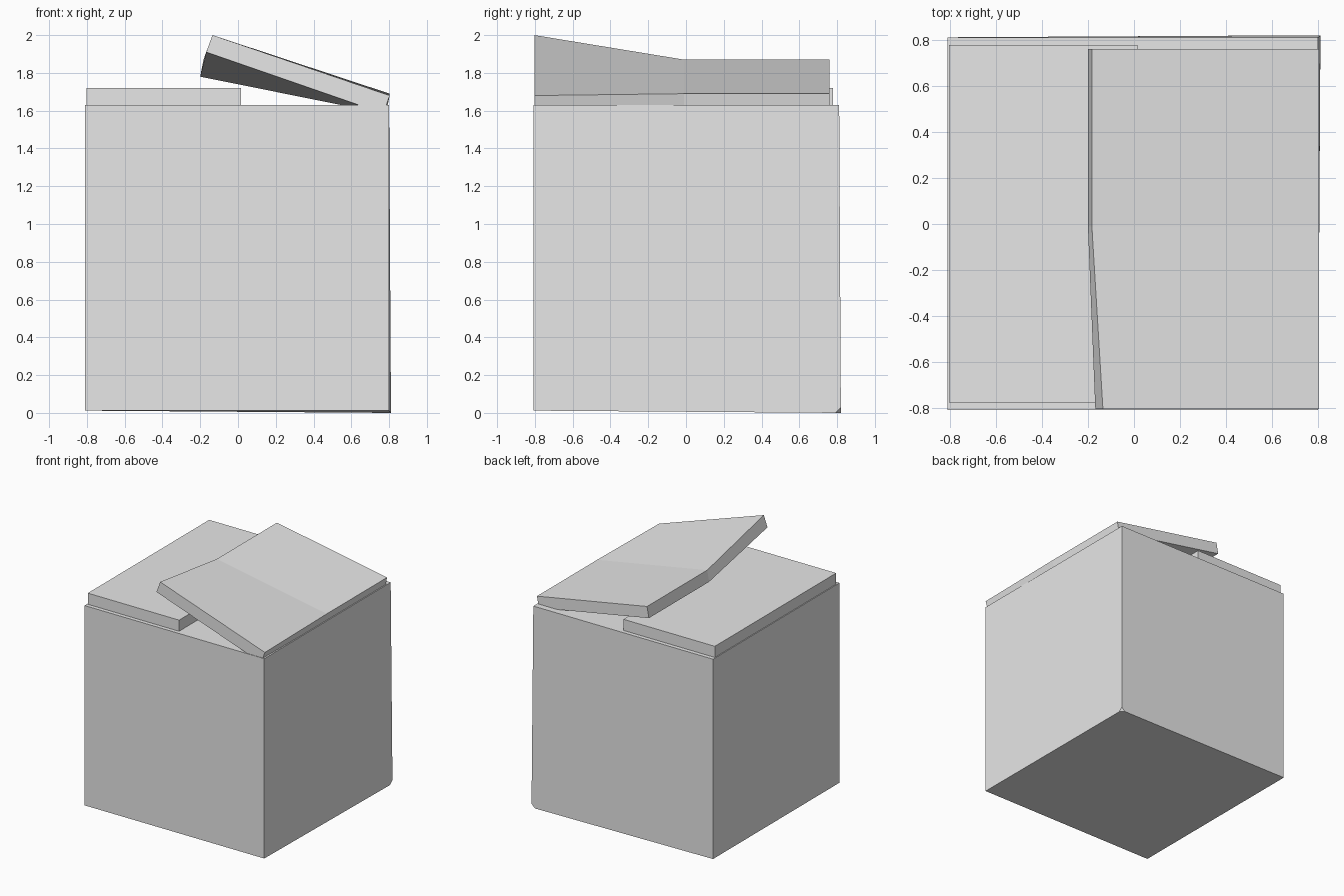
import bpy
import bmesh

default = bpy.data.objects.get("Cube")
if default:
    bpy.data.objects.remove(default, do_unlink=True)

# Plain grey for every part
GREY = (0.8, 0.8, 0.8, 1.0)
grey = bpy.data.materials.new("plain grey")
grey.use_nodes = True
grey.diffuse_color = GREY
grey.node_tree.nodes["Principled BSDF"].inputs["Base Color"].default_value = GREY


def finish(bm, name):
    bmesh.ops.recalc_face_normals(bm, faces=bm.faces)
    mesh = bpy.data.meshes.new(name)
    bm.to_mesh(mesh)
    bm.free()
    mesh.materials.append(grey)
    obj = bpy.data.objects.new(name, mesh)
    bpy.context.collection.objects.link(obj)
    return obj


def block(low, high):
    bm = bmesh.new()
    bmesh.ops.create_cube(bm, size=1)
    for v in bm.verts:
        v.co = [lo if c < 0 else hi for c, lo, hi in zip(v.co, low, high)]
    return bm


def loft(sections):
    """Skin (y, [(x, z), ...]) sections into a closed solid."""
    bm = bmesh.new()
    rings = [[bm.verts.new((x, y, z)) for x, z in pts] for y, pts in sections]
    for a, b in zip(rings, rings[1:]):
        for i in range(len(a)):
            j = (i + 1) % len(a)
            bm.faces.new((a[i], a[j], b[j], b[i]))
    bm.faces.new(rings[0])
    bm.faces.new(reversed(rings[-1]))
    return bm


# Box body, with one lower back corner pulled out and slightly blunted
bm = block((-0.81, -0.807, 0.012), (0.8, 0.811, 1.63))
corner = max(bm.verts, key=lambda v: v.co.x + v.co.y - v.co.z)
corner.co = (0.81, 0.82, 0)
bmesh.ops.bevel(bm, geom=[corner], offset=0.03, segments=1, affect='VERTICES')
finish(bm, "box_body")

# Closed lid flap lying flat
finish(block((-0.803, -0.775, 1.62), (0.015, 0.778, 1.72)), "flat_flap")

# Open lid flap, hinged along one side and bent up towards the front
lifted = [(-0.135, 2.0), (0.803, 1.68), (0.77, 1.585), (-0.168, 1.91)]
level = [(-0.183, 1.87), (0.803, 1.69), (0.786, 1.60), (-0.2, 1.78)]
finish(loft([(-0.803, lifted), (-0.01, level), (0.76, level)]), "raised_flap")
